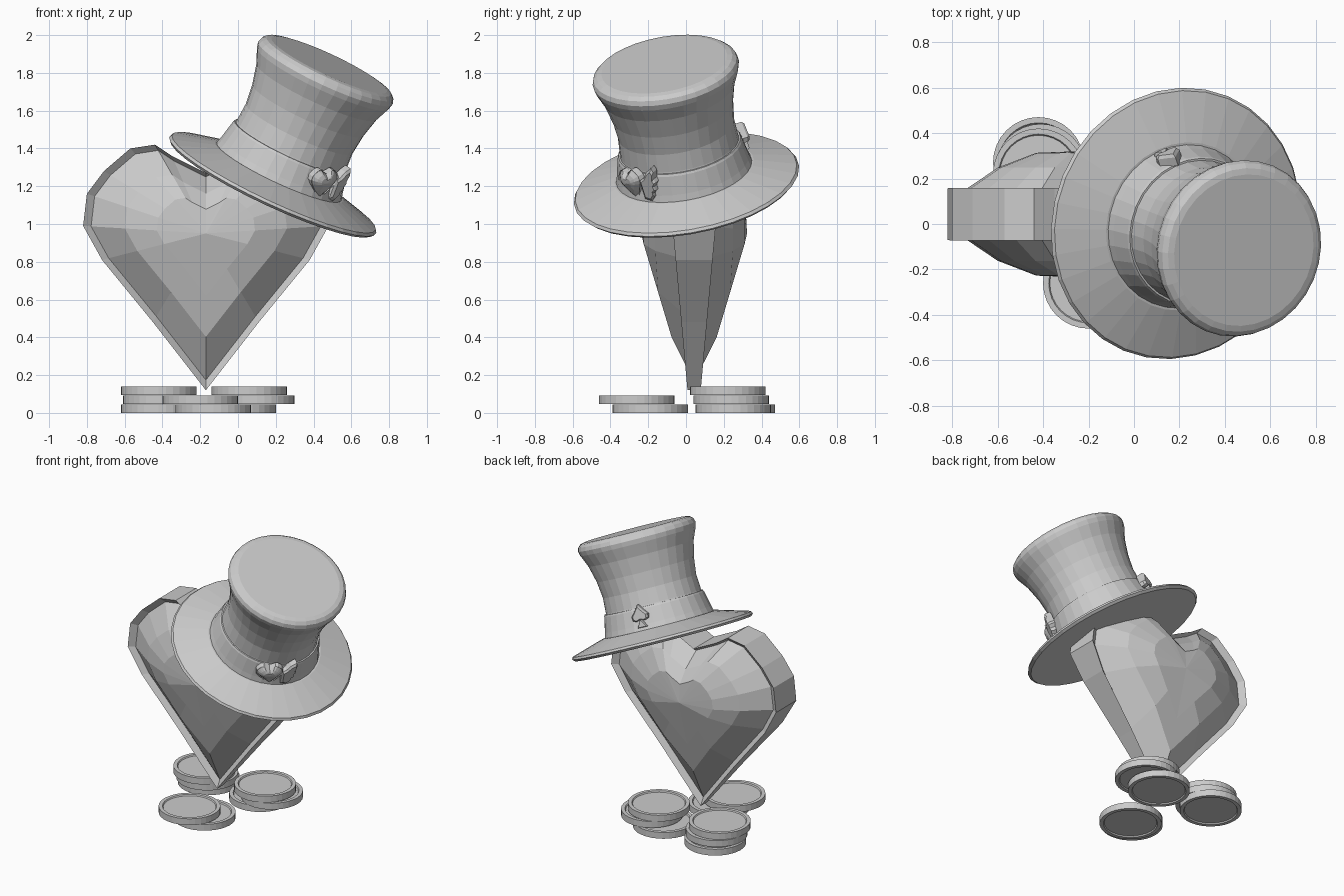
import bpy, bmesh, math
from mathutils import Matrix, Vector

if "Cube" in bpy.data.objects:
    bpy.data.objects.remove(bpy.data.objects["Cube"])

grey = bpy.data.materials.new("plain_grey")
grey.diffuse_color = (0.6, 0.6, 0.6, 1)
grey.use_nodes = True
grey.node_tree.nodes["Principled BSDF"].inputs["Base Color"].default_value = grey.diffuse_color


def finish(name, bm, matrix=Matrix()):
    bmesh.ops.remove_doubles(bm, verts=bm.verts, dist=1e-5)
    bmesh.ops.recalc_face_normals(bm, faces=bm.faces)
    me = bpy.data.meshes.new(name)
    bm.to_mesh(me)
    bm.free()
    me.materials.append(grey)
    ob = bpy.data.objects.new(name, me)
    ob.matrix_world = matrix
    bpy.context.collection.objects.link(ob)
    return ob


def bridge(bm, a, b):
    n = len(a)
    for i in range(n):
        bm.faces.new((a[i], a[(i + 1) % n], b[(i + 1) % n], b[i]))


def fan(bm, loop, centre):
    c = bm.verts.new(centre)
    for i in range(len(loop)):
        bm.faces.new((loop[i], loop[(i + 1) % len(loop)], c))


def lathe(name, profile, sides, matrix=Matrix()):
    """Spin (radius, height) points around z; flat caps close both ends."""
    bm = bmesh.new()
    rings = [[bm.verts.new((r * math.cos(math.tau * i / sides),
                            r * math.sin(math.tau * i / sides), h))
              for i in range(sides)] for r, h in profile]
    for a, b in zip(rings, rings[1:]):
        bridge(bm, a, b)
    bm.faces.new(rings[0])
    bm.faces.new(rings[-1])
    return finish(name, bm, matrix)


def plate(name, outline, depth, matrix):
    """Extruded (x, z) outline with a narrower front face."""
    bm = bmesh.new()
    cx = sum(p[0] for p in outline) / len(outline)
    cz = sum(p[1] for p in outline) / len(outline)
    rings = []
    for s, y in ((1, 0.02), (1, -depth * 0.6), (0.8, -depth)):
        rings.append([bm.verts.new((cx + (x - cx) * s, y, cz + (z - cz) * s))
                      for x, z in outline])
    bridge(bm, rings[0], rings[1])
    bridge(bm, rings[1], rings[2])
    bm.faces.new(rings[0])
    bm.faces.new(rings[2])
    return finish(name, bm, matrix)


def mirrored(half):
    """Close a half outline whose first and last points lie on the axis."""
    return half + [(-x, z) for x, z in half[-2:0:-1]]


# Heart outline, left half from the tip to the notch
HEART = mirrored([(0, 0.12), (-0.28, 0.48), (-0.55, 0.81), (-0.65, 0.99), (-0.63, 1.16),
                  (-0.54, 1.28), (-0.40, 1.40), (-0.27, 1.42), (-0.18, 1.36), (0, 1.27)])


def faceted_heart(name, matrix):
    bm = bmesh.new()
    cz = 0.95

    def rim(z):
        return 0.035 + 0.08 * min(1, max(0, (z - 0.12) / 0.88))

    def ring(scale, depth, side):
        out = []
        for x, z in HEART:
            zz = cz + (z - cz) * scale
            y = rim(z) if depth is None else min(depth, 0.035 + (zz - 0.12) * 0.3)
            if depth == 0:
                y = rim(z) - 0.03
            out.append(bm.verts.new((x * scale, side * y, zz)))
        return out

    outer = {}
    for side in (-1, 1):
        # outer edge, sunken lip, two facet rings, centre
        loops = [ring(1, None, side), ring(0.935, 0, side),
                 ring(0.66, 0.205, side), ring(0.4, 0.27, side)]
        for a, b in zip(loops, loops[1:]):
            bridge(bm, a, b)
        fan(bm, loops[-1], (0, side * 0.28, cz))
        outer[side] = loops[0]
    bridge(bm, outer[-1], outer[1])
    return finish(name, bm, matrix)


faceted_heart("heart_body", Matrix.Translation((-0.17, 0.043, 0)))

# Tilted top hat
axis = Vector((0.42, -0.165, 0.893)).normalized()
hat = (Matrix.Translation((0.19, 0, 1.22))
       @ Vector((0, 0, 1)).rotation_difference(axis).to_matrix().to_4x4())
lathe("hat_brim", [(0.36, -0.03), (0.59, -0.03), (0.605, -0.015), (0.595, 0.0),
                   (0.375, 0.065), (0.34, 0.065)], 32, hat)
lathe("hat_crown", [(0.34, -0.03), (0.34, 0.1), (0.318, 0.22), (0.312, 0.32), (0.325, 0.43),
                    (0.352, 0.54), (0.386, 0.62), (0.393, 0.65), (0.385, 0.675),
                    (0.365, 0.692), (0.338, 0.698)], 32, hat)
lathe("hat_band", [(0.33, 0.05), (0.366, 0.06), (0.355, 0.1), (0.334, 0.2),
                   (0.328, 0.212), (0.30, 0.212)], 32, hat)


def on_hat(azimuth, radius, height, roll):
    return (hat @ Matrix.Rotation(math.radians(azimuth + 90), 4, 'Z')
            @ Matrix.Translation((0, -radius, height))
            @ Matrix.Rotation(math.radians(roll), 4, 'Y'))


# Winged heart badge on the band
faceted_heart("badge_heart", on_hat(-50, 0.345, 0.145, -14)
              @ Matrix.Diagonal((0.135, 0.16, 0.14, 1)) @ Matrix.Translation((0, 0, -0.8)))
wing = [(-0.03, -0.06), (0.01, -0.075), (0.035, -0.05), (0.035, -0.03), (0.055, -0.015),
        (0.052, 0.01), (0.068, 0.03), (0.06, 0.05), (0.072, 0.09), (0.065, 0.115),
        (0.03, 0.095), (0.0, 0.06), (-0.03, 0.045)]
plate("badge_wing", wing, 0.03, on_hat(-33, 0.345, 0.145, -8))

# Spade badge on the far side of the band
spade = mirrored([(0, 0.085), (-0.03, 0.045), (-0.055, 0.015), (-0.053, -0.012),
                  (-0.03, -0.022), (0, -0.012)])
spade_at = on_hat(111, 0.345, 0.15, 0)
plate("badge_spade", spade, 0.035, spade_at)
plate("badge_spade_stem", [(0, -0.005), (-0.035, -0.065), (0.035, -0.065)], 0.03, spade_at)

# Stacked coins, with a sunken face on each side
coin = [(0.17, 0.008), (0.175, 0), (0.2, 0), (0.2, 0.045), (0.175, 0.045), (0.17, 0.037)]
stacks = {
    "left": [(-0.42, 0.27), (-0.41, 0.24), (-0.42, 0.22)],
    "right": [(0.0, 0.25), (0.10, 0.24), (0.06, 0.22)],
    "front": [(-0.13, -0.19), (-0.20, -0.26)],
}
for name, spots in stacks.items():
    for level, (x, y) in enumerate(spots):
        lathe(f"coin_{name}_{level + 1}", coin, 32,
              Matrix.Translation((x, y, level * 0.0475)))
